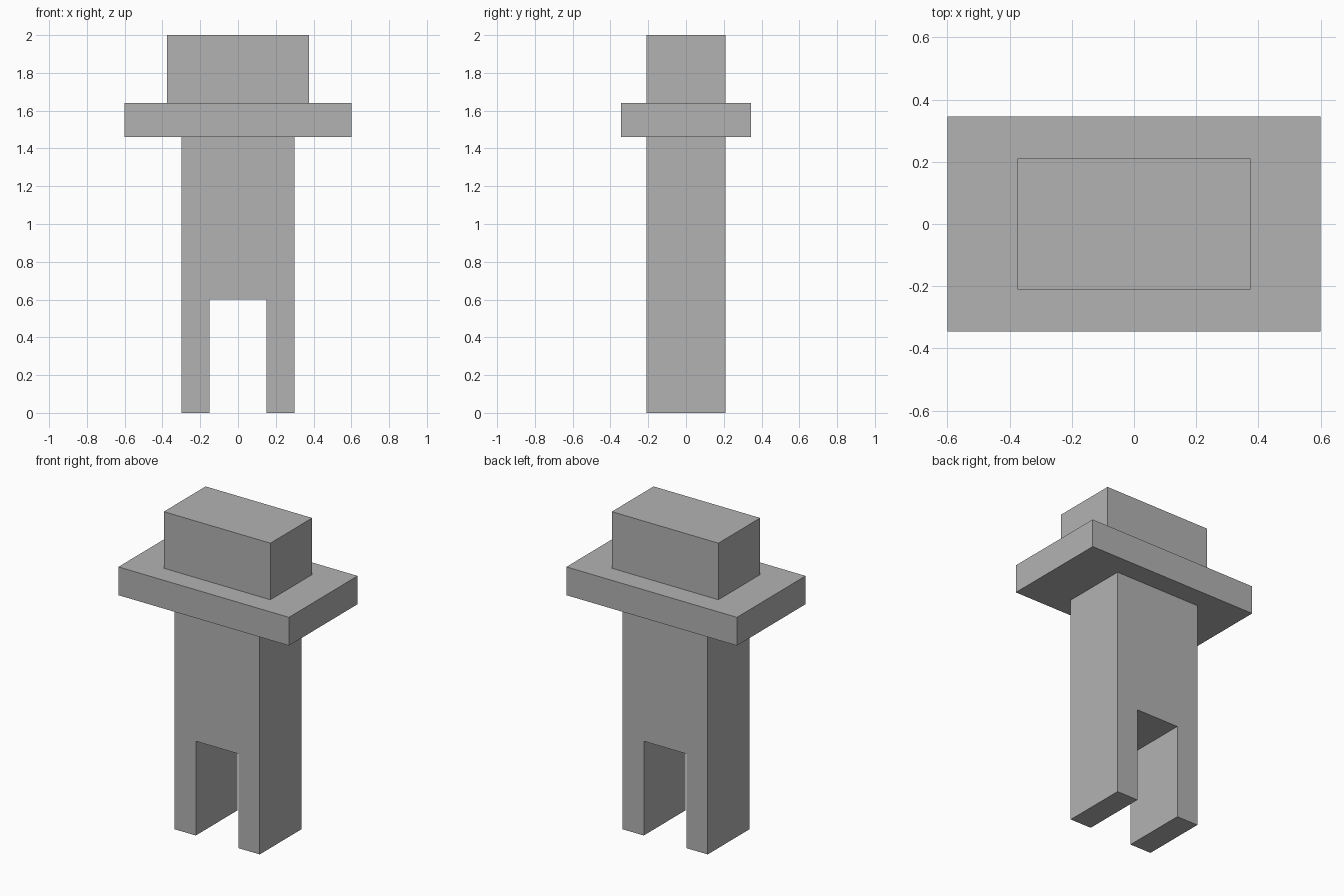
import bpy
import bmesh

cube = bpy.data.objects.get("Cube")
if cube:
    bpy.data.objects.remove(cube, do_unlink=True)

grey = bpy.data.materials.new("plain grey")
grey.use_nodes = True
colour = (0.45, 0.45, 0.45, 1)
grey.diffuse_color = colour
grey.node_tree.nodes["Principled BSDF"].inputs["Base Color"].default_value = colour


def extrude_profile(name, points, half_depth):
    """Extrude a closed x-z outline along y, centred on y = 0."""
    bm = bmesh.new()
    face = bm.faces.new([bm.verts.new((x, -half_depth, z)) for x, z in points])
    result = bmesh.ops.extrude_face_region(bm, geom=[face])
    moved = [v for v in result["geom"] if isinstance(v, bmesh.types.BMVert)]
    bmesh.ops.translate(bm, verts=moved, vec=(0, 2 * half_depth, 0))
    bmesh.ops.recalc_face_normals(bm, faces=bm.faces)
    mesh = bpy.data.meshes.new(name)
    bm.to_mesh(mesh)
    bm.free()
    mesh.materials.append(grey)
    obj = bpy.data.objects.new(name, mesh)
    bpy.context.collection.objects.link(obj)
    return obj


def block(name, half_width, half_depth, bottom, top):
    outline = [(-half_width, bottom), (half_width, bottom),
               (half_width, top), (-half_width, top)]
    return extrude_profile(name, outline, half_depth)


DEPTH = 0.21
COLLAR_BOTTOM, COLLAR_TOP = 1.46, 1.64

# Forked shank: right half of the outline, mirrored to the left
half = [(0.15, 0.6), (0.15, 0), (0.3, 0), (0.3, COLLAR_BOTTOM)]
shank = half + [(-x, z) for x, z in reversed(half)]
extrude_profile("forked_shank", shank, DEPTH)

# Wide collar and the head above it
block("collar", 0.6, 0.345, COLLAR_BOTTOM, COLLAR_TOP)
block("head", 0.375, DEPTH, COLLAR_TOP, 2)
